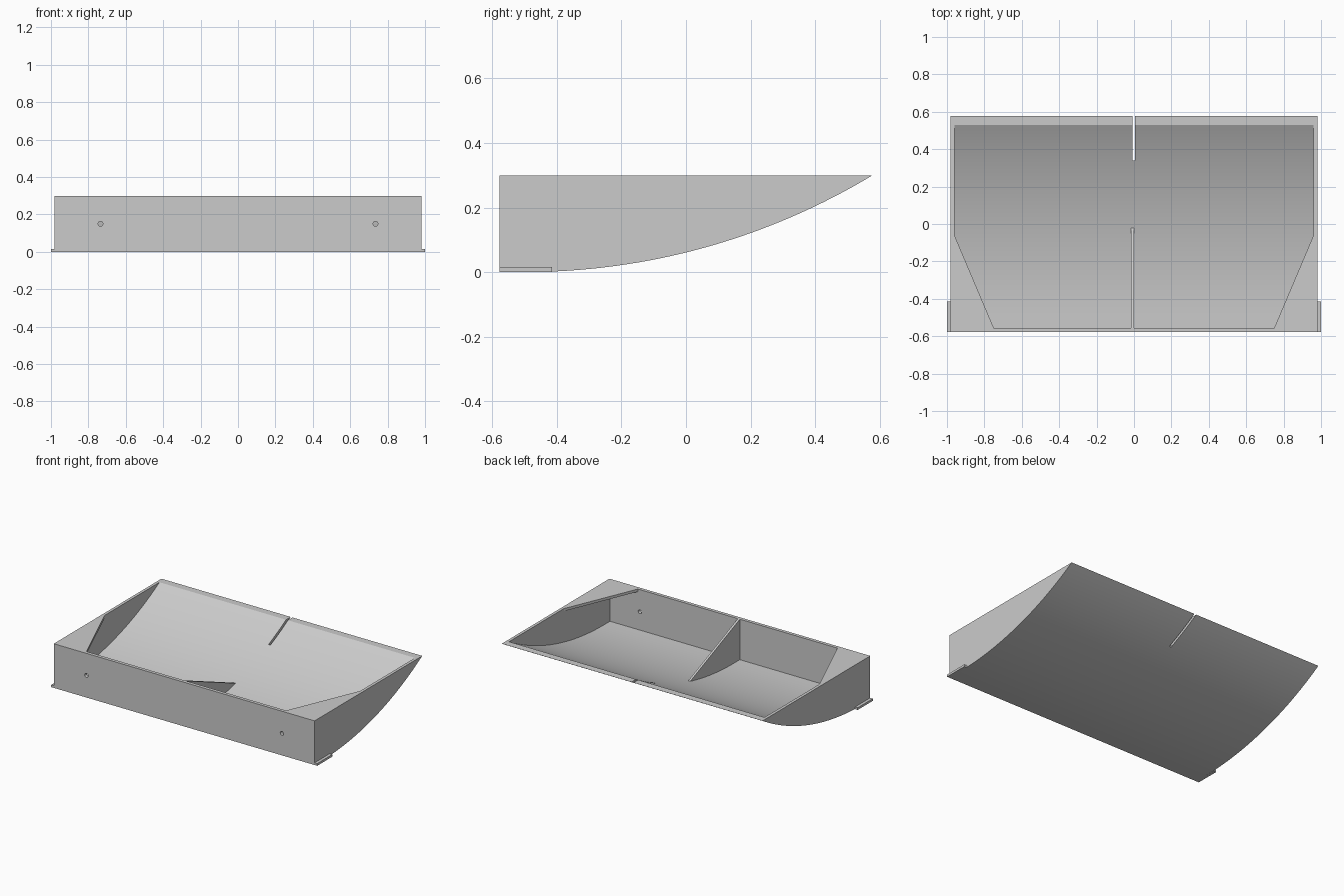
import bpy, math
from mathutils import Matrix, Vector

cube = bpy.data.objects.get("Cube")
if cube:
    bpy.data.objects.remove(cube, do_unlink=True)

# Main dimensions
HALF_W, FRONT, BACK, TOP = 0.98, -0.578, 0.578, 0.3
WALL, SHELL = 0.023, 0.025
ARC_Y = -0.5
RADIUS = ((BACK - ARC_Y) ** 2 + TOP ** 2) / (2 * TOP)

grey = bpy.data.materials.new("plain grey")
grey.use_nodes = True
colour = (0.6, 0.6, 0.6, 1)
grey.diffuse_color = colour
grey.node_tree.nodes["Principled BSDF"].inputs["Base Color"].default_value = colour


def prism(name, outline, start, depth):
    """Closed solid: the outline's points pushed along the depth vector."""
    n = len(outline)
    base = [Vector(p) + Vector(start) for p in outline]
    verts = base + [p + Vector(depth) for p in base]
    faces = [tuple(range(n))[::-1], tuple(range(n, 2 * n))]
    faces += [(i, (i + 1) % n, n + (i + 1) % n, n + i) for i in range(n)]
    mesh = bpy.data.meshes.new(name)
    mesh.from_pydata(verts, [], faces)
    mesh.materials.append(grey)
    obj = bpy.data.objects.new(name, mesh)
    bpy.context.collection.objects.link(obj)
    activate(obj)
    bpy.ops.object.mode_set(mode='EDIT')
    bpy.ops.mesh.select_all(action='SELECT')
    bpy.ops.mesh.normals_make_consistent(inside=False)
    bpy.ops.object.mode_set(mode='OBJECT')
    return obj


def activate(obj):
    bpy.ops.object.select_all(action='DESELECT')
    obj.select_set(True)
    bpy.context.view_layer.objects.active = obj


def box(name, lo, hi):
    x0, y0, z0 = lo
    x1, y1, z1 = hi
    return prism(name, [(x0, y0, 0), (x1, y0, 0), (x1, y1, 0), (x0, y1, 0)],
                 (0, 0, z0), (0, 0, z1 - z0))


def arc(offset, front, back, steps=32):
    """Floor curve raised by offset: flat at the front, then sweeping up."""
    r = RADIUS - offset
    end = math.asin((back - ARC_Y) / r)
    pts = [(0, front, offset)]
    for i in range(steps + 1):
        a = end * i / steps
        pts.append((0, ARC_Y + r * math.sin(a), RADIUS - r * math.cos(a)))
    return pts


def cut(target, cutter):
    cutter.hide_render = True
    mod = target.modifiers.new("cut", 'BOOLEAN')
    mod.operation = 'DIFFERENCE'
    mod.solver = 'EXACT'
    mod.object = cutter
    activate(target)
    bpy.ops.object.modifier_apply(modifier=mod.name)
    bpy.data.objects.remove(cutter, do_unlink=True)


# Tray body: curved wedge, hollowed from above
body = prism("tray_body", arc(0, FRONT, BACK) + [(0, FRONT, TOP)],
             (-HALF_W, 0, 0), (2 * HALF_W, 0, 0))
inner_r = RADIUS - SHELL
rim_y = ARC_Y + math.sqrt(inner_r ** 2 - (RADIUS - TOP) ** 2)
inner_w = HALF_W - 0.02
cavity = arc(SHELL, FRONT + WALL, rim_y)
cavity += [(0, rim_y, TOP + 0.1), (0, FRONT + WALL, TOP + 0.1)]
cut(body, prism("cavity_cutter", cavity, (-inner_w, 0, 0), (2 * inner_w, 0, 0)))

# Slot in the back edge
cut(body, box("slot_cutter", (-0.009, 0.34, -0.1), (0.005, 0.7, 0.5)))

# Two round holes through the front wall
for side in (-1, 1):
    ring = [(0.013 * math.cos(k * math.tau / 24), 0, 0.013 * math.sin(k * math.tau / 24))
            for k in range(24)]
    cut(body, prism("hole_cutter", ring, (side * 0.735, FRONT - 0.05, 0.15), (0, 0.12, 0)))

activate(body)
bpy.ops.object.shade_smooth_by_angle(angle=math.radians(20))

# Centre rib, from the top of the front wall down to the floor
rib = arc(SHELL - 0.008, FRONT + WALL, -0.01, 16) + [(0, FRONT + WALL, TOP)]
prism("centre_rib", rib, (-0.016, 0, 0), (0.015, 0, 0))

# Corner plates under the rim and small side tabs at the front
for side, label in ((-1, "right"), (1, "left")):
    corner = [(side * inner_w, FRONT + WALL, 0), (side * 0.75, FRONT + WALL, 0),
              (side * inner_w, -0.06, 0)]
    prism(label + "_corner_plate", corner, (0, 0, TOP - 0.018), (0, 0, 0.018))
    box(label + "_tab", (min(side * HALF_W, side), FRONT, 0),
        (max(side * HALF_W, side), -0.415, 0.015))
